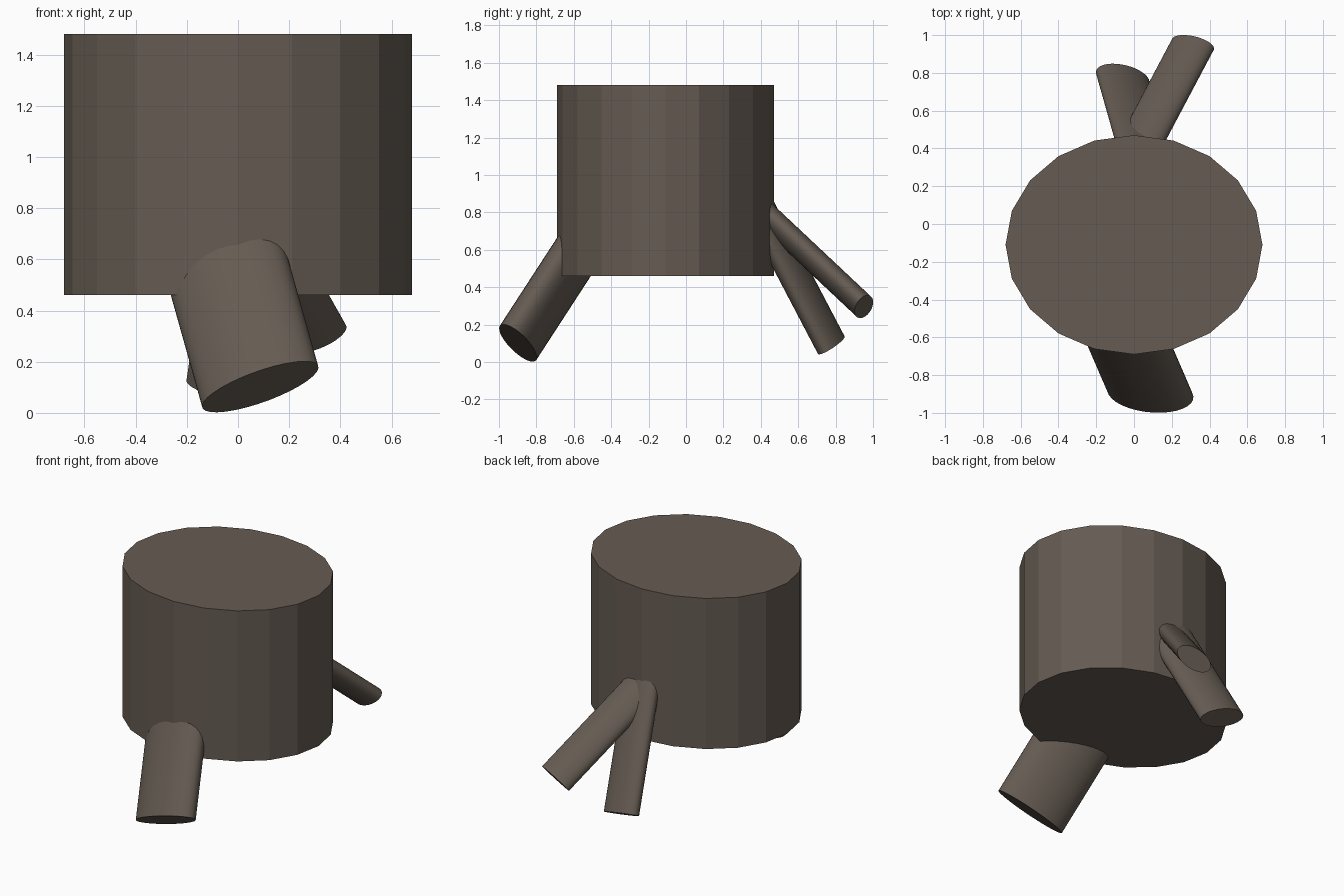
import bpy, math
from mathutils import Vector, Matrix

if "Cube" in bpy.data.objects:
    bpy.data.objects.remove(bpy.data.objects["Cube"])

bark = bpy.data.materials.new("dark_bark")
bark.diffuse_color = (0.13, 0.105, 0.085, 1)
bark.use_nodes = True
bark.node_tree.nodes["Principled BSDF"].inputs["Base Color"].default_value = bark.diffuse_color


def cylinder(name, sides, matrix, smooth):
    """Unit cylinder (radius 1, z from 0 to 1) placed by a matrix."""
    bpy.ops.mesh.primitive_cylinder_add(vertices=sides, radius=1, depth=1)
    ob = bpy.context.object
    ob.name = name
    ob.data.transform(matrix @ Matrix.Translation((0, 0, 0.5)))
    ob.data.materials.append(bark)
    if smooth:
        bpy.ops.object.shade_smooth_by_angle(angle=math.radians(40))
    return ob


def root(name, tip, inward, wide, a, b, length):
    """Oval root from its cut tip inward; 'wide' is the long cross axis."""
    d = Vector(inward).normalized()
    u = Vector(wide)
    u = (u - d * u.dot(d)).normalized()
    v = d.cross(u)
    m = Matrix((u * a, v * b, d * length)).transposed().to_4x4()
    m.translation = Vector(tip)
    return cylinder(name, 32, m, True)


# faceted oval trunk
cylinder("trunk", 20, Matrix.Translation((0, -0.11, 0.46))
         @ Matrix.Diagonal((0.68, 0.58, 1.02, 1)), False)

# thick front root and two thin back roots
root("front_root", (0.087, -0.898, 0.102), (-0.229, 0.53, 0.816),
     (0.927, -0.138, 0.35), 0.243, 0.114, 0.8)
root("upper_back_root", (0.312, 0.951, 0.296), (-0.36, -0.68, 0.639),
     (0.923, -0.155, 0.354), 0.121, 0.064, 0.95)
root("lower_back_root", (-0.06, 0.777, 0.09), (0.13, -0.46, 0.877),
     (0.93, -0.245, -0.274), 0.15, 0.072, 0.95)
